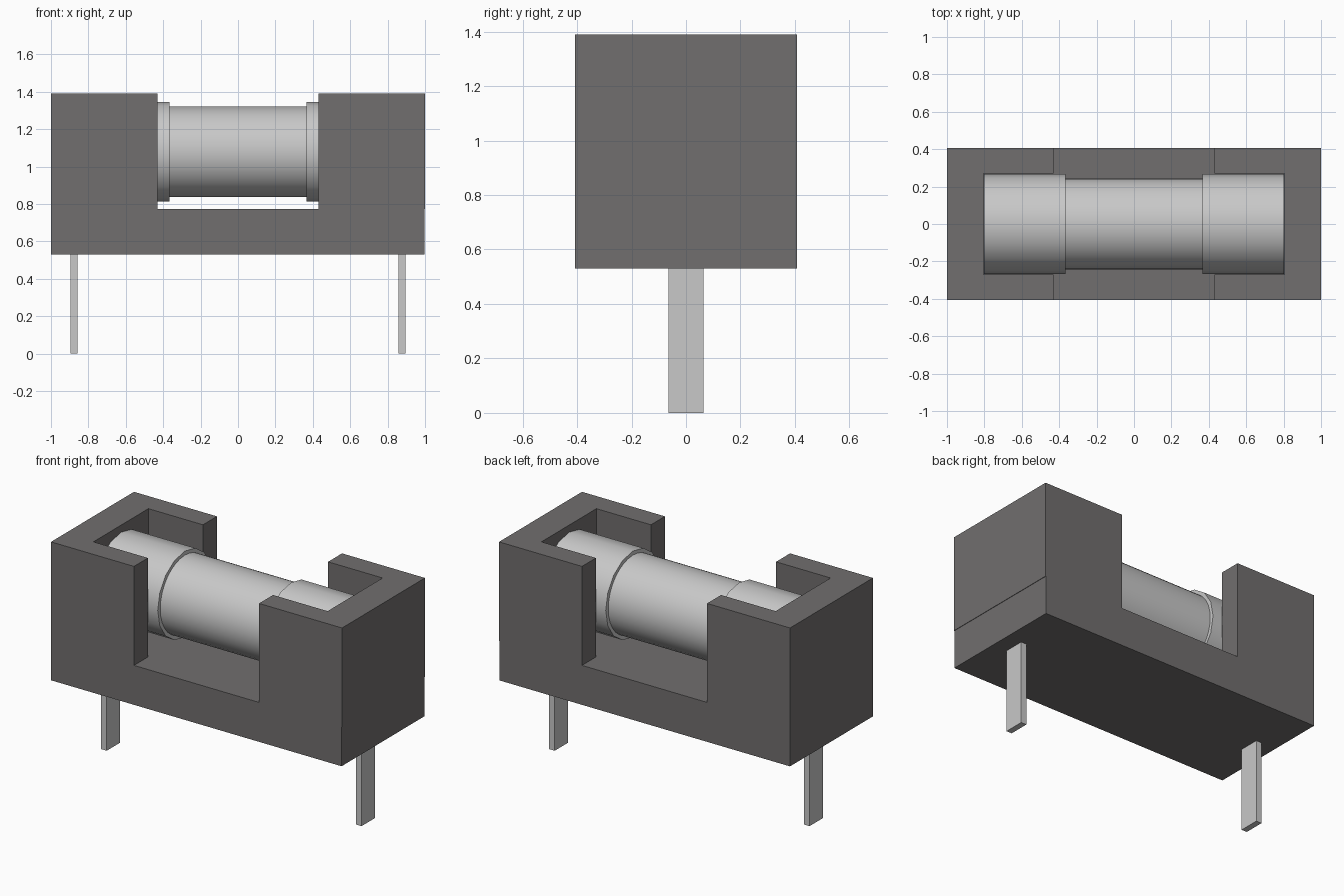
import bpy
import bmesh
import math
from mathutils import Matrix, Vector

if "Cube" in bpy.data.objects:
    bpy.data.objects.remove(bpy.data.objects["Cube"], do_unlink=True)


def material(name, rgb):
    mat = bpy.data.materials.new(name)
    mat.use_nodes = True
    mat.diffuse_color = (*rgb, 1)
    mat.node_tree.nodes["Principled BSDF"].inputs["Base Color"].default_value = (*rgb, 1)
    return mat


DARK = material("dark grey plastic", (0.165, 0.158, 0.158))
METAL = material("light grey metal", (0.58, 0.58, 0.58))


def finish(name, bm, mat, smooth=False):
    bmesh.ops.recalc_face_normals(bm, faces=bm.faces)
    mesh = bpy.data.meshes.new(name)
    bm.to_mesh(mesh)
    bm.free()
    mesh.materials.append(mat)
    obj = bpy.data.objects.new(name, mesh)
    bpy.context.collection.objects.link(obj)
    if smooth:
        bpy.ops.object.select_all(action="DESELECT")
        obj.select_set(True)
        bpy.context.view_layer.objects.active = obj
        bpy.ops.object.shade_smooth_by_angle(angle=math.radians(40))
    return obj


def prism(name, outline, z0, z1, mat):
    """Extrude a plan outline from z0 up to z1."""
    bm = bmesh.new()
    face = bm.faces.new([bm.verts.new((x, y, z0)) for x, y in outline])
    top = bmesh.ops.extrude_face_region(bm, geom=[face])["geom"]
    bmesh.ops.translate(bm, vec=Vector((0, 0, z1 - z0)),
                        verts=[v for v in top if isinstance(v, bmesh.types.BMVert)])
    return finish(name, bm, mat)


def rect(x0, x1, y):
    return [(x0, -y), (x1, -y), (x1, y), (x0, y)]


def rod(name, x0, x1, radius, sides):
    """Cylinder along x on the fuse axis."""
    bm = bmesh.new()
    bmesh.ops.create_cone(bm, cap_ends=True, segments=sides, radius1=radius,
                          radius2=radius, depth=abs(x1 - x0))
    turn = Matrix.Rotation(math.pi / 2, 4, "Y")
    bmesh.ops.transform(bm, verts=bm.verts,
                        matrix=Matrix.Translation(((x0 + x1) / 2, 0, AXIS)) @ turn)
    return finish(name, bm, METAL, True)


WIDTH, BOTTOM, FLOOR, TOP, AXIS = 0.407, 0.53, 0.775, 1.39, 1.08

# Holder base
prism("holder_base", rect(-1, 0.997, WIDTH), BOTTOM, FLOOR, DARK)

# Fuse tube
rod("fuse_tube", -0.4, 0.4, 0.242, 32)

# Mirrored ends: C-shaped housing, end cap and terminal pin
for side, s in (("left", 1), ("right", -1)):
    pocket = 0.27
    outline = [(0.43, -WIDTH), (1, -WIDTH), (1, WIDTH), (0.43, WIDTH),
               (0.43, pocket), (0.805, pocket), (0.805, -pocket), (0.43, -pocket)]
    prism(side + "_housing", [(s * x, y) for x, y in outline], FLOOR, TOP, DARK)
    rod(side + "_end_cap", s * 0.365, s * 0.803, 0.267, 16)
    prism(side + "_pin", [(s * x, y) for x, y in rect(0.857, 0.895, 0.065)],
          0, BOTTOM + 0.02, METAL)
